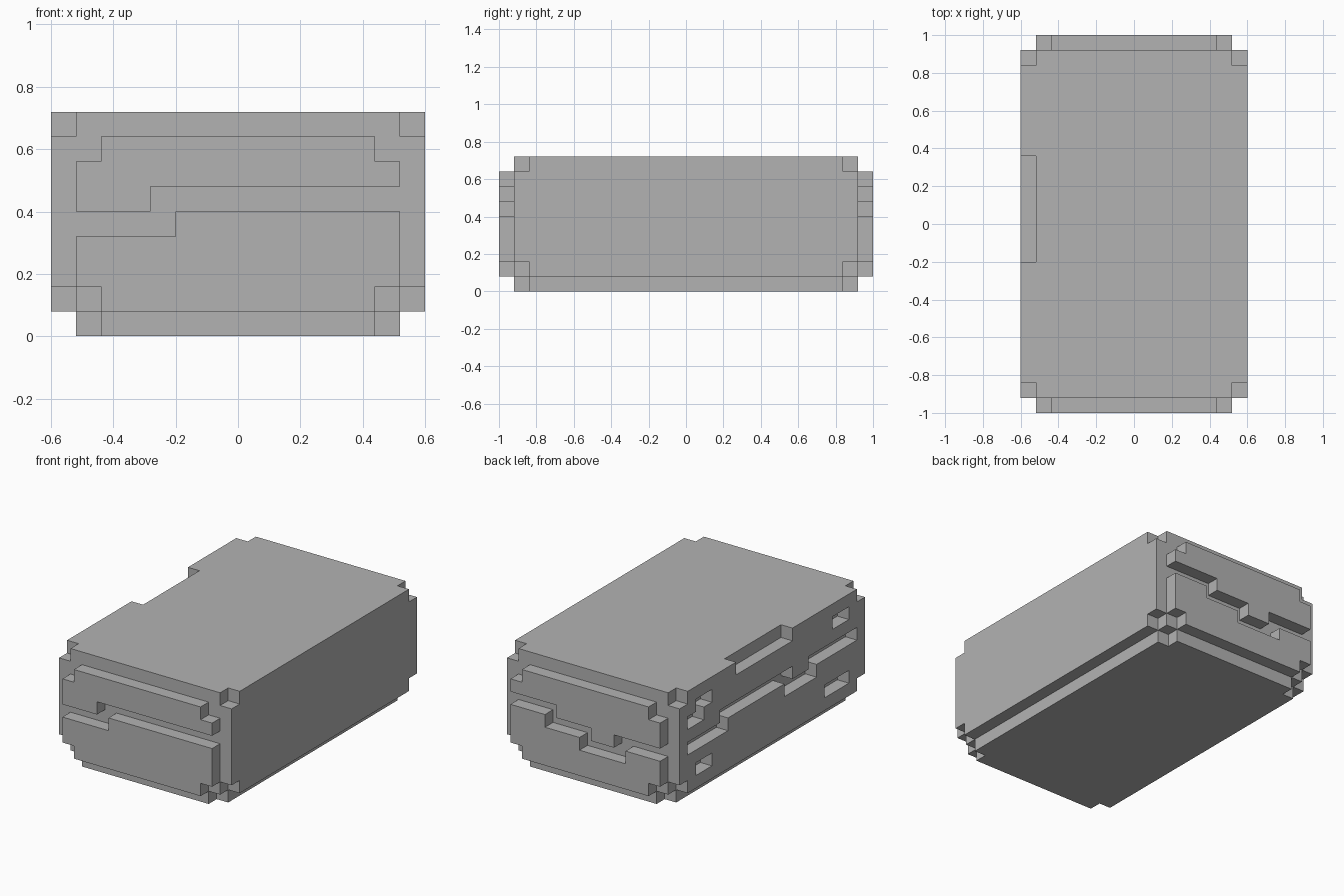
import bpy, bmesh
from mathutils import Vector

cube = bpy.data.objects.get("Cube")
if cube:
    bpy.data.objects.remove(cube, do_unlink=True)

UNIT = 0.08               # edge of one block
NX, NY, NZ = 15, 25, 9    # size in blocks

grey = bpy.data.materials.new("plain_grey")
grey.use_nodes = True
colour = (0.45, 0.45, 0.45, 1)
grey.diffuse_color = colour
grey.node_tree.nodes["Principled BSDF"].inputs["Base Color"].default_value = colour


def block(xs, ys, zs):
    """Set of grid cells filling three half-open ranges."""
    return {(x, y, z) for x in range(*xs) for y in range(*ys) for z in range(*zs)}


def corners(xs, ys, z):
    """The four corner cells of one layer."""
    return {(x, y, z) for x in (xs[0], xs[1] - 1) for y in (ys[0], ys[1] - 1)}


def build(name, cells):
    """Skin a set of cells with flat faces and merge the coplanar ones."""
    bm = bmesh.new()
    for cell in cells:
        for axis in range(3):
            for side in (0, 1):
                near = list(cell)
                near[axis] += 2 * side - 1
                if tuple(near) in cells:
                    continue
                u, v = (axis + 1) % 3, (axis + 2) % 3
                ring = []
                for du, dv in ((0, 0), (1, 0), (1, 1), (0, 1)):
                    p = Vector(cell)
                    p[axis] += side
                    p[u] += du
                    p[v] += dv
                    p -= Vector((NX / 2, NY / 2, 0))
                    ring.append(bm.verts.new(p * UNIT))
                bm.faces.new(ring if side else ring[::-1])
    bmesh.ops.remove_doubles(bm, verts=bm.verts[:], dist=UNIT / 100)
    bmesh.ops.dissolve_limit(bm, angle_limit=0.01, verts=bm.verts[:], edges=bm.edges[:])
    mesh = bpy.data.meshes.new(name)
    bm.to_mesh(mesh)
    bm.free()
    mesh.materials.append(grey)
    bpy.context.collection.objects.link(bpy.data.objects.new(name, mesh))


def plate(name, y, rows):
    """One-block-thick end plate from (layer, start, end) rows."""
    cells = set()
    for z, a, b in rows:
        cells |= block((a, b), (y, y + 1), (z, z + 1))
    build(name, cells)


# Main body with nipped corners
span_x, span_y = (0, NX), (1, NY - 1)
body = block(span_x, span_y, (1, NZ))
body -= corners(span_x, span_y, 1) | corners(span_x, span_y, NZ - 1)

# Grooves and slots cut into the -x side: (layer, start, end)
slots = [
    (8, 10, 17),                                        # top edge notch
    (5, 2, 8), (4, 7, 11), (5, 10, 19), (4, 18, 23),    # long stepped groove
    (7, 20, 22), (6, 21, 23),                           # small stepped slot
    (7, 3, 5), (2, 3, 6), (2, 20, 22),                  # short slots
]
for z, a, b in slots:
    body -= block((0, 1), (a, b), (z, z + 1))
build("body", body)

# Base slab, one block smaller on the sides
base_x = (1, NX - 1)
build("base_slab", block(base_x, span_y, (0, 1)) - corners(base_x, span_y, 0))

# End plates, split by a stepped gap
crown = [(7, 2, 13), (6, 1, 14)]
foot = [(1, 2, 13), (2, 1, 14)]
plate("front_upper_plate", 0, crown + [(5, 1, 4)])
plate("front_lower_plate", 0, foot + [(3, 1, 14), (4, 5, 14)])
plate("back_upper_plate", NY - 1, crown + [(5, 1, 10), (4, 5, 7)])
plate("back_lower_plate", NY - 1, foot + [(3, 1, 4), (3, 8, 14), (4, 11, 14)])
